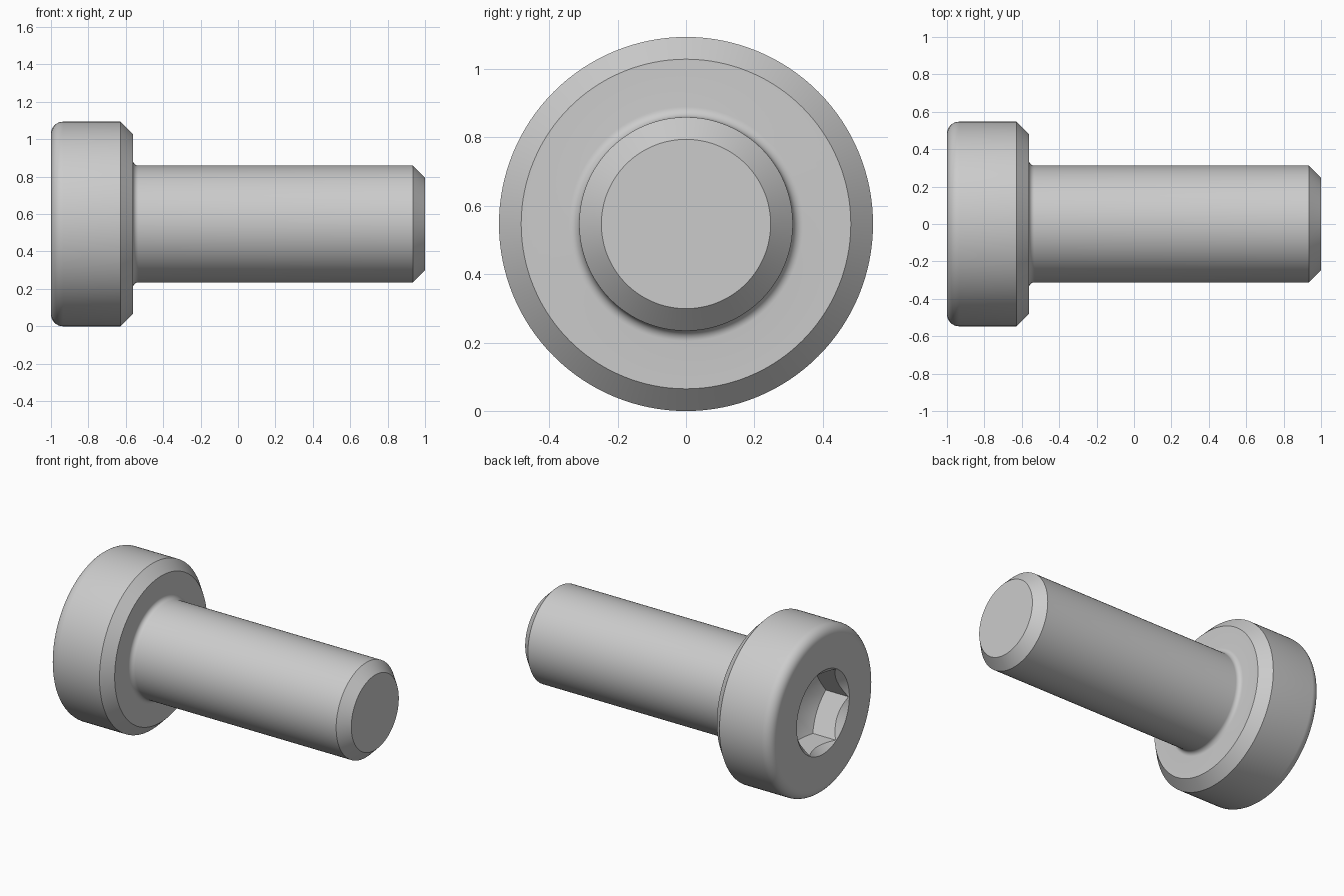
import bpy, bmesh
from math import sin, cos, pi, radians

if "Cube" in bpy.data.objects:
    bpy.data.objects.remove(bpy.data.objects["Cube"], do_unlink=True)

HEAD_R, SHAFT_R = 0.547, 0.3125
UNDER_HEAD = -0.5625          # plane where head meets shaft
CHAMFER, FILLET = 0.065, 0.03
HEX_R = 0.2706                # socket corner radius
SOCKET_END = -0.76

steel = bpy.data.materials.new("light_grey_steel")
steel.use_nodes = True
grey = (0.6, 0.6, 0.6, 1)
steel.diffuse_color = grey
steel.node_tree.nodes["Principled BSDF"].inputs["Base Color"].default_value = grey


def arc(cx, cr, radius, start, end, steps=8):
    """Points (x, r) along an arc, angles in degrees."""
    angles = [radians(start + (end - start) * i / steps) for i in range(steps + 1)]
    return [(cx + radius * cos(a), cr + radius * sin(a)) for a in angles]


def lathe(name, profile, segments=128):
    """Revolve (x, r) points about the lengthwise axis."""
    bm = bmesh.new()
    verts = [bm.verts.new((x, r, 0)) for x, r in profile]
    edges = [bm.edges.new(pair) for pair in zip(verts, verts[1:])]
    bmesh.ops.spin(bm, geom=verts + edges, cent=(0, 0, 0), axis=(1, 0, 0),
                   angle=2 * pi, steps=segments)
    bmesh.ops.remove_doubles(bm, verts=bm.verts, dist=1e-5)
    # close flat ends that stop short of the axis
    bmesh.ops.holes_fill(bm, edges=[e for e in bm.edges if e.is_boundary], sides=0)
    bmesh.ops.recalc_face_normals(bm, faces=bm.faces)
    mesh = bpy.data.meshes.new(name)
    bm.to_mesh(mesh)
    bm.free()
    obj = bpy.data.objects.new(name, mesh)
    bpy.context.collection.objects.link(obj)
    obj.location.z = HEAD_R
    obj.data.materials.append(steel)
    return obj


def carve(target, tool, operation):
    """Apply a boolean and discard the tool."""
    tool.hide_render = True
    mod = target.modifiers.new("carve", "BOOLEAN")
    mod.operation, mod.object, mod.solver = operation, tool, "EXACT"
    bpy.ops.object.select_all(action="DESELECT")
    target.select_set(True)
    bpy.context.view_layer.objects.active = target
    bpy.ops.object.modifier_apply(modifier=mod.name)
    bpy.data.objects.remove(tool, do_unlink=True)


# Rounded head, chamfered underside, filleted neck and chamfered shaft
head = arc(-1 + CHAMFER, HEAD_R - CHAMFER, CHAMFER, 180, 90)
underside = [(UNDER_HEAD - CHAMFER, HEAD_R), (UNDER_HEAD, HEAD_R - CHAMFER)]
neck = arc(UNDER_HEAD + FILLET, SHAFT_R + FILLET, FILLET, 180, 270)
tip = [(1 - CHAMFER, SHAFT_R), (1, SHAFT_R - CHAMFER)]
screw = lathe("socket_screw", head + underside + neck + tip)

# Six-sided socket with a shallow conical floor
socket = lathe("socket_cutter", [(-1.1, HEX_R), (SOCKET_END, HEX_R)], 6)
drill = lathe("drill_cutter", [(-1.2, 0.29), (SOCKET_END - 0.08, 0.29), (SOCKET_END + 0.06, 0)], 96)
carve(socket, drill, "INTERSECT")
carve(screw, socket, "DIFFERENCE")

# Countersunk rim of the socket
rim = lathe("rim_cutter", [(-1.05, 0.324), (-0.8, 0.074)], 96)
carve(screw, rim, "DIFFERENCE")

bpy.ops.object.select_all(action="DESELECT")
screw.select_set(True)
bpy.context.view_layer.objects.active = screw
bpy.ops.object.shade_smooth_by_angle(angle=radians(28))
